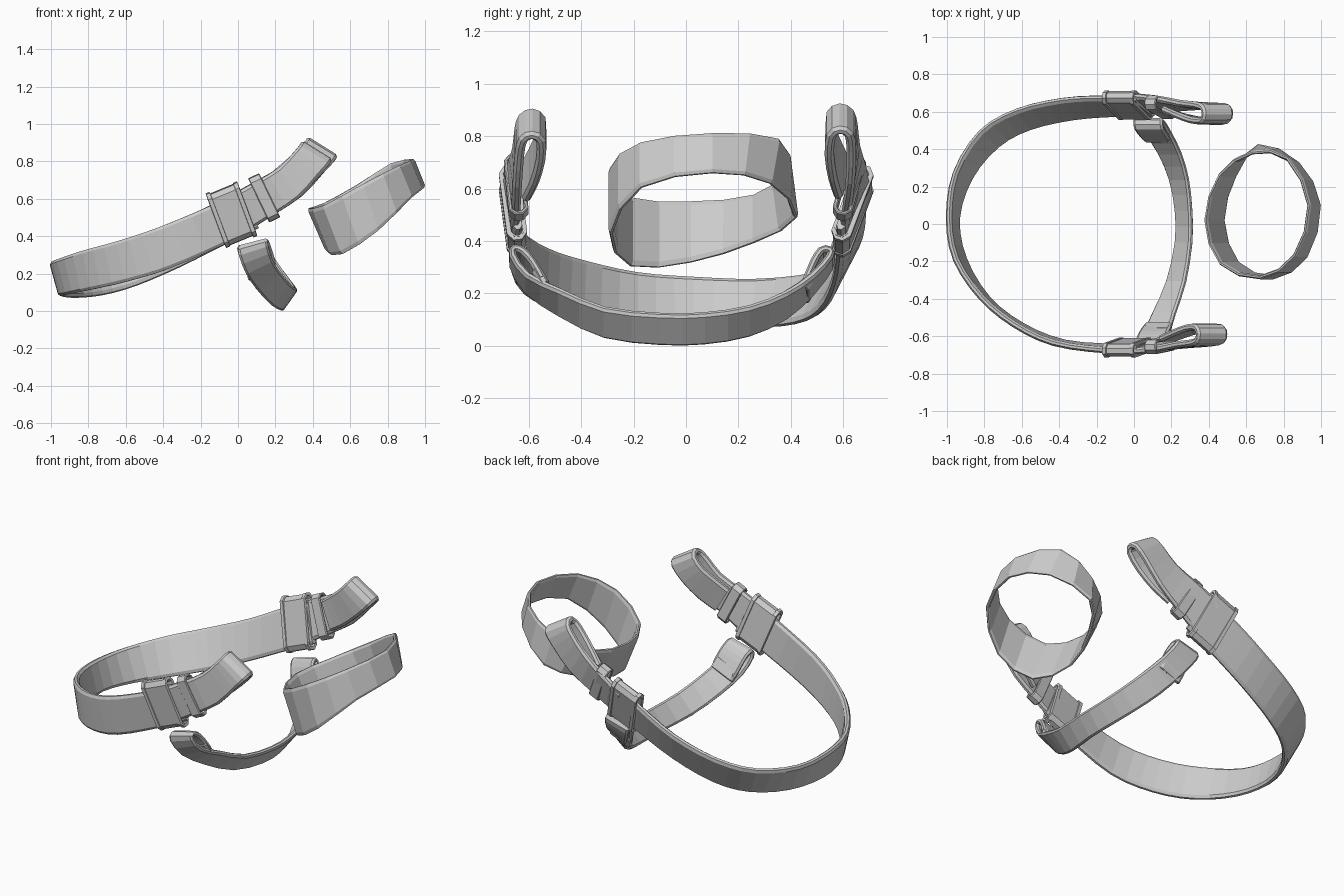
import bpy, bmesh
from mathutils import Vector as V

# chamfered strap cross-section: (across width, through thickness)
SECTION = [(-1, -.4), (-.86, -1), (.86, -1), (1, -.4), (1, .4), (.86, 1), (-.86, 1), (-1, .4)]


def spline(a, b, c, d, t):
    return 0.5 * (2*b + (c - a)*t + (2*a - 5*b + 4*c - d)*t*t + (3*b - a - 3*c + d)*t**3)


def strap(name, rows, thick, closed=False, sub=2):
    """Sweep a strap along rows of (centre xyz, half-width vector xyz)."""
    P, W = [V(r[:3]) for r in rows], [V(r[3:]) for r in rows]
    n = len(P)
    ix = (lambda i: i % n) if closed else (lambda i: max(0, min(n - 1, i)))
    pts = []
    for i in range(n if closed else n - 1):
        for k in range(sub):
            t = k / sub
            pts.append([spline(*[L[ix(i + j)] for j in (-1, 0, 1, 2)], t) for L in (P, W)])
    if not closed:
        pts.append([P[-1], W[-1]])
    m = len(pts)
    bm = bmesh.new()
    rings = []
    for i, (c, w) in enumerate(pts):
        if closed:
            tan = pts[(i + 1) % m][0] - pts[i - 1][0]
        else:
            tan = pts[min(i + 1, m - 1)][0] - pts[max(i - 1, 0)][0]
        nrm = tan.cross(w).normalized() * thick / 2
        rings.append([bm.verts.new(c + w*a + nrm*b) for a, b in SECTION])
    for i in range(m if closed else m - 1):
        A, B = rings[i], rings[(i + 1) % m]
        for k in range(8):
            bm.faces.new((A[k], A[(k + 1) % 8], B[(k + 1) % 8], B[k]))
    if not closed:
        bm.faces.new(rings[0])
        bm.faces.new(rings[-1][::-1])
    bmesh.ops.recalc_face_normals(bm, faces=bm.faces)
    me = bpy.data.meshes.new(name)
    bm.to_mesh(me)
    bm.free()
    ob = bpy.data.objects.new(name, me)
    bpy.context.collection.objects.link(ob)
    return ob


def keeper(name, c, u, d, depth, thick=0.018):
    """Closed band round a strap: u = half height, d = half length along the strap."""
    c, u, d = V(c), V(u), V(d)
    n = u.cross(d).normalized() * depth
    return strap(name, [tuple(c + u*a + n*b) + tuple(d) for a, b in SECTION], thick, True, 1)


# long strap round the back
strap("main_strap", [
    (.06, -.655, .545, -.05, -.015, .10),
    (-.12, -.665, .455, -.045, -.01, .10),
    (-.40, -.635, .335, -.035, 0, .108),
    (-.62, -.54, .265, -.025, .005, .108),
    (-.80, -.395, .22, -.02, .005, .105),
    (-.93, -.19, .185, -.025, 0, .095),
    (-.968, .03, .172, -.025, 0, .09),
    (-.915, .26, .163, -.045, .015, .09),
    (-.775, .455, .182, -.05, .04, .095),
    (-.59, .56, .235, -.04, .05, .10),
    (-.35, .615, .335, -.035, .052, .10),
    (-.12, .63, .455, -.045, .048, .10),
    (.06, .625, .545, -.05, .04, .10)], .034, sub=3)

# folded cheek ends with their sleeves and keepers, one per side
billet = [
    (.0, -.668, .52, -.045, -.015, .095),
    (.14, -.662, .60, -.045, -.01, .09),
    (.27, -.65, .68, -.055, 0, .08),
    (.36, -.643, .775, -.07, 0, .06),
    (.405, -.63, .825, -.08, 0, .05),
    (.415, -.595, .842, -.08, 0, .05),
    (.40, -.562, .82, -.08, 0, .05),
    (.34, -.562, .755, -.07, 0, .06),
    (.26, -.585, .685, -.055, 0, .075),
    (.18, -.615, .625, -.045, 0, .075)]
for side, s, dx, dz, tilt, yc in (("front", 1, 0, .005, -.018, .66), ("rear", -1, .03, .025, -.05, .635)):
    rows = []
    for x, y, z, a, b, c in billet:
        k = min(1, x / .4)
        off = (.66 - yc)*(1 - k) + .008*k
        rows.append((x + dx*k, s*(y + off), z + dz*k, a, s*(b + (tilt + .015)*(1 - k)), c))
    strap("cheek_loop_" + side, rows, .036)
    keeper("sleeve_" + side, (-.035, s*-yc, .515), (-.05, s*tilt, .128), (.082, 0, .034), .026, .016)
    keeper("sleeve_rim_" + side, (-.108, s*-yc, .487), (-.05, s*tilt, .134), (.011, 0, .005), .03)
    keeper("sleeve_lip_" + side, (.038, s*-yc, .543), (-.05, s*tilt, .134), (.011, 0, .005), .03)
    keeper("small_keeper_" + side, (.14, s*-(yc - .012), .605), (-.052, s*tilt*.6, .108), (.03, 0, .014), .03, .016)

# chin strap with both ends folded back
strap("chin_strap", [
    (.125, -.55, .235, .075, 0, .03),
    (.105, -.585, .30, .078, 0, .025),
    (.09, -.62, .345, .078, 0, .02),
    (.082, -.652, .357, .078, 0, .02),
    (.082, -.66, .325, .078, 0, .025),
    (.112, -.605, .24, .072, 0, .035),
    (.16, -.48, .165, .06, 0, .05),
    (.225, -.31, .09, .05, 0, .056),
    (.265, -.10, .065, .042, 0, .058),
    (.265, .07, .067, .042, 0, .058),
    (.24, .24, .095, .05, 0, .056),
    (.19, .38, .155, .06, 0, .05),
    (.13, .485, .24, .07, 0, .035),
    (.085, .548, .32, .078, 0, .025),
    (.075, .548, .35, .078, 0, .02),
    (.08, .515, .348, .078, 0, .02),
    (.10, .485, .295, .078, 0, .025),
    (.12, .458, .225, .075, 0, .03)], .028)
keeper("chin_keeper_front", (.125, -.555, .24), (.065, 0, .028), (.006, .018, -.03), .012, .014)
keeper("chin_keeper_rear", (.12, .468, .225), (.065, 0, .028), (.006, -.018, -.03), .012, .014)

# separate noseband ring
strap("noseband", [
    (.43, .02, .435, -.05, 0, .115),
    (.50, .26, .485, -.045, 0, .09),
    (.65, .40, .58, -.02, -.02, .09),
    (.85, .335, .705, -.03, .015, .085),
    (.963, .10, .735, -.03, 0, .075),
    (.89, -.17, .69, -.035, 0, .085),
    (.71, -.285, .555, -.04, 0, .125),
    (.51, -.21, .435, -.05, 0, .13)], .022, True)
